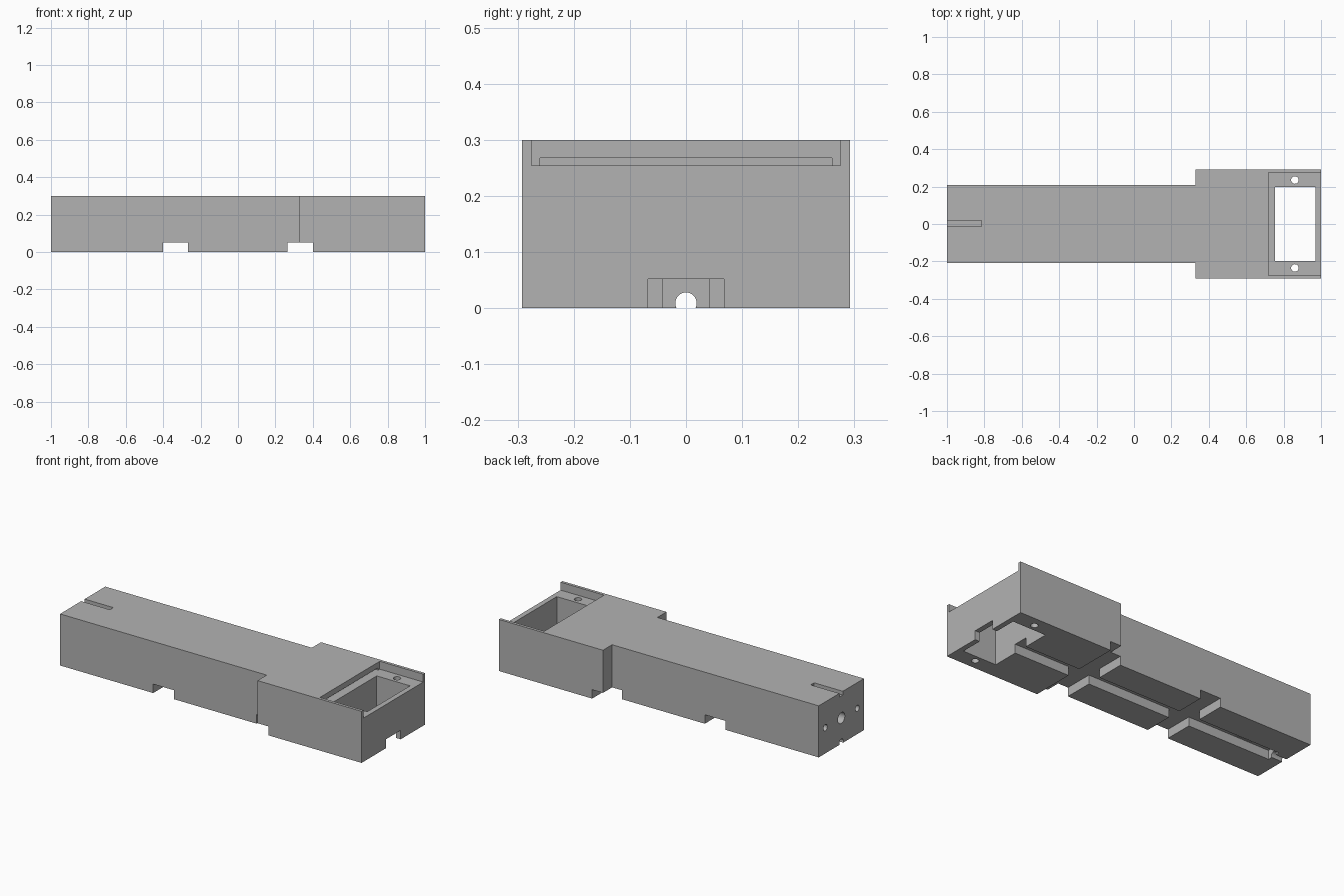
import bpy, bmesh
from math import pi
from mathutils import Matrix

cube = bpy.data.objects.get("Cube")
if cube:
    bpy.data.objects.remove(cube, do_unlink=True)

grey = bpy.data.materials.new("mid_grey")
grey.use_nodes = True
colour = (0.45, 0.45, 0.45, 1)
grey.diffuse_color = colour
grey.node_tree.nodes["Principled BSDF"].inputs["Base Color"].default_value = colour


def make_object(name, bm):
    mesh = bpy.data.meshes.new(name)
    bmesh.ops.recalc_face_normals(bm, faces=bm.faces[:])
    bm.to_mesh(mesh)
    bm.free()
    mesh.materials.append(grey)
    obj = bpy.data.objects.new(name, mesh)
    bpy.context.collection.objects.link(obj)
    return obj


# Stepped block: narrow arm with a wider head
HALF_ARM, HALF_HEAD, STEP, TOP = 0.208, 0.292, 0.33, 0.3
side = [(-1, HALF_ARM), (STEP, HALF_ARM), (STEP, HALF_HEAD), (1, HALF_HEAD)]
outline = [(x, -y) for x, y in side] + side[::-1]
bm = bmesh.new()
face = bm.faces.new([bm.verts.new((x, y, 0)) for x, y in outline])
raised = bmesh.ops.extrude_face_region(bm, geom=[face])["geom"]
bmesh.ops.translate(bm, vec=(0, 0, TOP),
                    verts=[v for v in raised if isinstance(v, bmesh.types.BMVert)])
body = make_object("housing_body", bm)


def cut(name, bm):
    """Subtract a shape from the body, then drop the cutter."""
    cutter = make_object(name, bm)
    cutter.hide_render = True
    bpy.context.view_layer.objects.active = body
    mod = body.modifiers.new(name, "BOOLEAN")
    mod.operation, mod.solver, mod.object = "DIFFERENCE", "EXACT", cutter
    bpy.ops.object.modifier_apply(modifier=name)
    bpy.data.objects.remove(cutter, do_unlink=True)


def cut_box(name, x, y, z):
    bm = bmesh.new()
    bmesh.ops.create_cube(bm, size=1)
    for v in bm.verts:
        v.co = [lo + (c + 0.5) * (hi - lo) for c, (lo, hi) in zip(v.co, (x, y, z))]
    cut(name, bm)


def cut_hole(name, centre, radius, length, along_x=False):
    bm = bmesh.new()
    turn = Matrix.Rotation(pi / 2, 4, "Y") if along_x else Matrix()
    bmesh.ops.create_cone(bm, cap_ends=True, segments=32, radius1=radius, radius2=radius,
                          depth=length, matrix=Matrix.Translation(centre) @ turn)
    cut(name, bm)


# Head: open-ended tray, undercut slot, rectangular well and screw holes
FLOOR = 0.254
cut_box("tray", (0.72, 1.1), (-0.275, 0.275), (FLOOR, 0.4))
cut_box("tray_slot", (0.70, 0.74), (-0.26, 0.26), (FLOOR, 0.268))
cut_box("well", (0.755, 0.97), (-0.197, 0.197), (-0.1, 0.4))
for y in (-0.235, 0.235):
    cut_hole("screw_hole", (0.86, y, 0.15), 0.02, 0.6)

# Underside: cable channel, end notch and two cross grooves
GROOVE = 0.052
cut_box("cable_channel", (-0.93, 0.8), (-0.042, 0.042), (-0.1, GROOVE))
cut_box("end_notch", (0.9, 1.1), (-0.068, 0.068), (-0.1, GROOVE))
for x in ((-0.4, -0.267), (0.265, 0.4)):
    cut_box("cross_groove", x, (-0.5, 0.5), (-0.1, GROOVE))
cut_box("channel_pocket", (-0.81, -0.7), (-0.03, 0.03), (0.03, 0.1))

# Arm end: cable exit, sight slot and blind holes
cut_hole("cable_exit", (-0.98, 0, 0.009), 0.019, 0.2, True)
cut_box("top_slot", (-1.1, -0.815), (-0.014, 0.018), (0.278, 0.4))
for y, radius in ((0, 0.032), (-0.147, 0.018), (0.147, 0.018)):
    cut_hole("end_hole", (-1, y, 0.15), radius, 0.2, True)

# Smooth only the round holes
bpy.ops.object.select_all(action="DESELECT")
body.select_set(True)
bpy.context.view_layer.objects.active = body
bpy.ops.object.shade_smooth_by_angle(angle=pi / 6)
